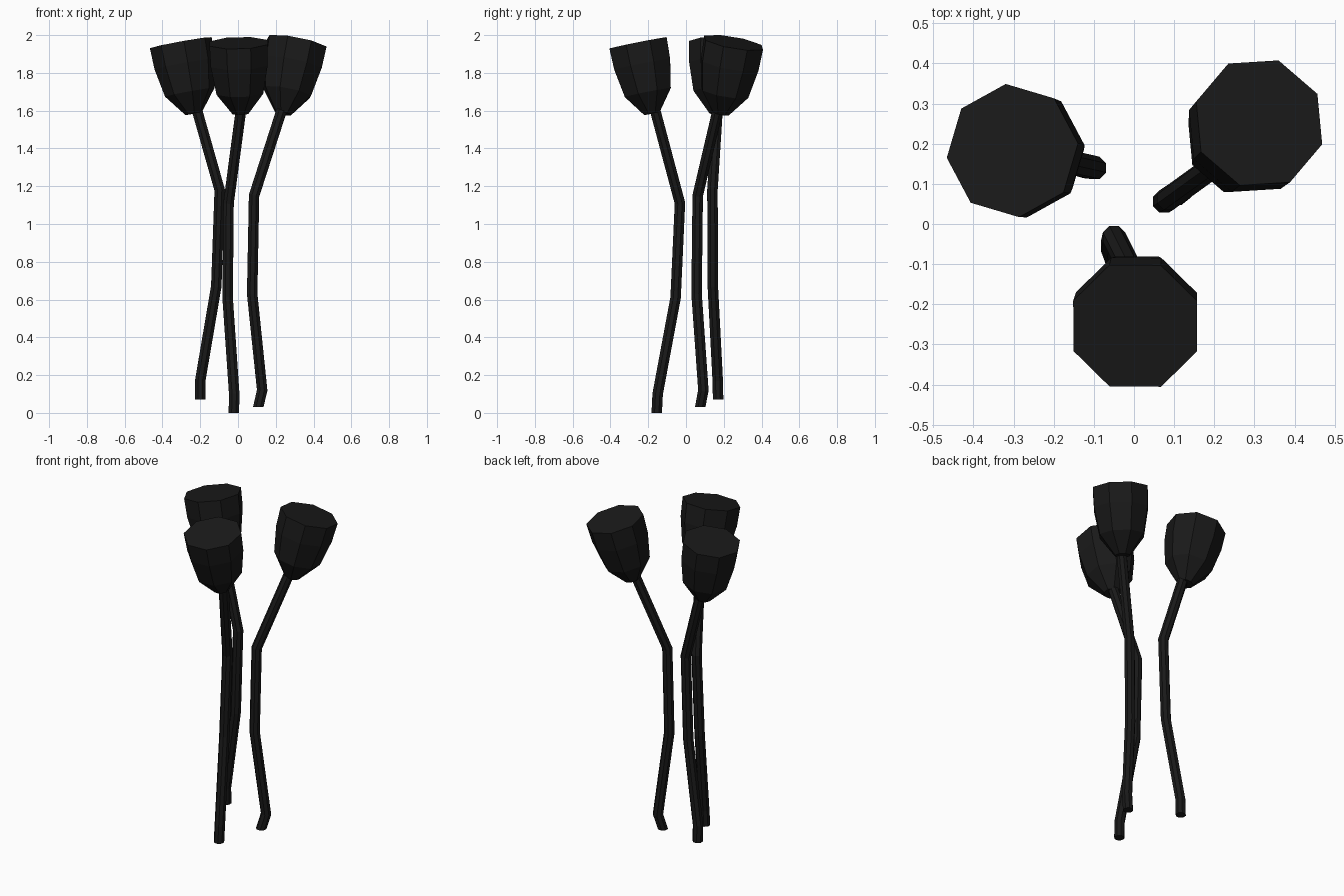
import bpy, bmesh, math
from mathutils import Vector

if "Cube" in bpy.data.objects:
    bpy.data.objects.remove(bpy.data.objects["Cube"])

SIDES = 8
UP = Vector((0, 0, 1))

black = bpy.data.materials.new("black")
black.diffuse_color = (0.01, 0.01, 0.01, 1)
black.use_nodes = True
black.node_tree.nodes["Principled BSDF"].inputs["Base Color"].default_value = black.diffuse_color


def loft(name, rings):
    """Capped skin through rings of (centre, axis, radius, spin in degrees)."""
    bm = bmesh.new()
    loops = []
    for centre, axis, radius, spin in rings:
        turn = UP.rotation_difference(axis)
        loop = []
        for i in range(SIDES):
            a = math.radians(spin) + math.tau * i / SIDES
            p = Vector((math.cos(a), math.sin(a), 0)) * radius
            loop.append(bm.verts.new(centre + turn @ p))
        loops.append(loop)
    for low, high in zip(loops, loops[1:]):
        for i in range(SIDES):
            j = (i + 1) % SIDES
            bm.faces.new((low[i], low[j], high[j], high[i]))
    bm.faces.new(loops[0][::-1])
    bm.faces.new(loops[-1])
    mesh = bpy.data.meshes.new(name)
    bm.to_mesh(mesh)
    bm.free()
    mesh.materials.append(black)
    obj = bpy.data.objects.new(name, mesh)
    bpy.context.collection.objects.link(obj)


def stem(name, path):
    """Bent tube, mitred at the bends and cut level at the foot."""
    pts = [Vector(p) for p in path]
    rings = []
    for i, p in enumerate(pts):
        if i == 0:
            axis = UP
        elif i == len(pts) - 1:
            axis = (p - pts[i - 1]).normalized()
        else:
            axis = ((p - pts[i - 1]).normalized() + (pts[i + 1] - p).normalized()).normalized()
        rings.append((p, axis, 0.03, 22.5))
    loft(name, rings)


# Tulip cup profile: fraction along the axis, radius
CUP = [(0, 0.045), (0.3, 0.134), (0.7, 0.163), (1, 0.167)]


def head(name, base, rim, spin):
    base, rim = Vector(base), Vector(rim)
    axis = (rim - base).normalized()
    loft(name, [(base.lerp(rim, t), axis, r, spin) for t, r in CUP])


# Left flower
stem("left_stem", [(-0.20, 0.17, 0.07), (-0.20, 0.168, 0.17), (-0.115, 0.142, 0.67),
                   (-0.097, 0.14, 1.18), (-0.222, 0.168, 1.62)])
head("left_head", (-0.235, 0.168, 1.585), (-0.303, 0.183, 1.96), 6)

# Right flower
stem("right_stem", [(0.107, 0.075, 0.03), (0.128, 0.092, 0.12), (0.075, 0.056, 0.63),
                    (0.085, 0.062, 1.15), (0.237, 0.172, 1.62)])
head("right_head", (0.24, 0.185, 1.585), (0.312, 0.252, 1.96), 27)

# Front flower
stem("front_stem", [(-0.022, -0.155, 0.0), (-0.02, -0.15, 0.1), (-0.055, -0.055, 0.61),
                    (-0.05, -0.032, 1.11), (0.018, -0.168, 1.62)])
head("front_head", (0.013, -0.18, 1.585), (0.003, -0.254, 1.958), 22.5)
